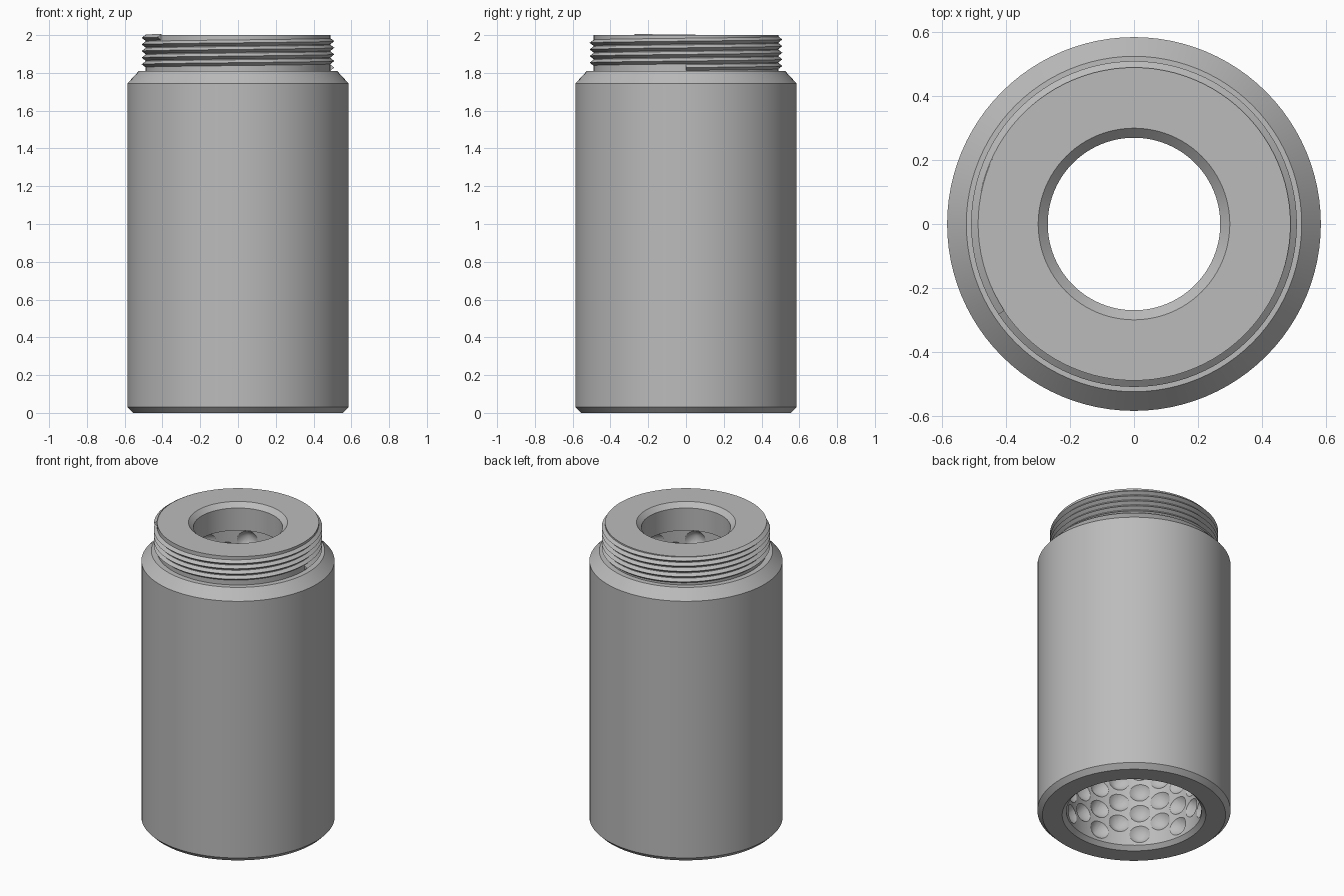
import bpy
import bmesh
from math import cos, sin, pi, radians
from mathutils import Matrix, Vector

default = bpy.data.objects.get("Cube")
if default:
    bpy.data.objects.remove(default, do_unlink=True)

metal = bpy.data.materials.new("grey_metal")
metal.use_nodes = True
grey = (0.5, 0.5, 0.5, 1)
metal.diffuse_color = grey
metal.node_tree.nodes["Principled BSDF"].inputs["Base Color"].default_value = grey


def make_object(name, bm):
    bmesh.ops.recalc_face_normals(bm, faces=bm.faces)
    mesh = bpy.data.meshes.new(name)
    bm.to_mesh(mesh)
    bm.free()
    mesh.materials.append(metal)
    obj = bpy.data.objects.new(name, mesh)
    bpy.context.collection.objects.link(obj)
    return obj


def activate(obj):
    bpy.ops.object.select_all(action='DESELECT')
    obj.select_set(True)
    bpy.context.view_layer.objects.active = obj


def revolve(name, profile, steps=96):
    bm = bmesh.new()
    verts = [bm.verts.new((r, 0, z)) for r, z in profile]
    edges = [bm.edges.new((verts[i - 1], verts[i])) for i in range(len(verts))]
    bmesh.ops.spin(bm, geom=verts + edges, cent=(0, 0, 0), axis=(0, 0, 1),
                   angle=2 * pi, steps=steps, use_merge=True)
    bmesh.ops.remove_doubles(bm, verts=bm.verts, dist=1e-5)
    return make_object(name, bm)


# Hollow body: outer wall, shoulder, neck, narrow top bore, wide cavity
CAVITY = 0.41
body = revolve("hollow_body", [
    (0.555, 0), (0.585, 0.03), (0.585, 1.745), (0.525, 1.81),
    (0.49, 1.81), (0.49, 2.0), (0.30, 2.0), (0.27, 1.97),
    (0.27, 1.82), (CAVITY, 1.82), (CAVITY, 0.025), (0.435, 0)])

# Staggered conical dimples cut into the cavity wall
COLUMNS, ROWS, PITCH = 20, 12, 0.145
START, DEPTH, RADIUS = 0.402, 0.063, 0.0664
bm = bmesh.new()
for col in range(COLUMNS):
    angle = (col + 0.5) * 2 * pi / COLUMNS
    outward = Vector((cos(angle), sin(angle), 0))
    turn = outward.to_track_quat('Z', 'Y').to_matrix().to_4x4()
    for row in range(ROWS):
        z = 0.10 + (row + 0.5 * (col % 2)) * PITCH
        if z > 1.75:
            continue
        centre = outward * (START + DEPTH / 2) + Vector((0, 0, z))
        bmesh.ops.create_cone(bm, cap_ends=True, segments=20, radius1=RADIUS,
                              radius2=0, depth=DEPTH,
                              matrix=Matrix.Translation(centre) @ turn)
cutter = make_object("dimple_cutter", bm)
cutter.hide_render = True

cut = body.modifiers.new("dimples", 'BOOLEAN')
cut.operation = 'DIFFERENCE'
cut.solver = 'EXACT'
cut.object = cutter
activate(body)
bpy.ops.object.modifier_apply(modifier=cut.name)
bpy.data.objects.remove(cutter, do_unlink=True)

# Helical screw thread around the neck
THREAD_PITCH, TURNS, STEPS = 0.035, 4.6, 96
bm = bmesh.new()
previous = None
for i in range(int(TURNS * STEPS) + 1):
    a = 2 * pi * i / STEPS
    z = 1.828 + THREAD_PITCH * i / STEPS
    section = [bm.verts.new((r * cos(a), r * sin(a), z + dz))
               for r, dz in ((0.488, -0.017), (0.51, 0), (0.488, 0.017))]
    if previous:
        for k in range(3):
            j = (k + 1) % 3
            bm.faces.new((previous[k], previous[j], section[j], section[k]))
    else:
        bm.faces.new(section)
    previous = section
bm.faces.new(previous)
thread = make_object("neck_thread", bm)

for obj in (body, thread):
    activate(obj)
    bpy.ops.object.shade_smooth_by_angle(angle=radians(25))
